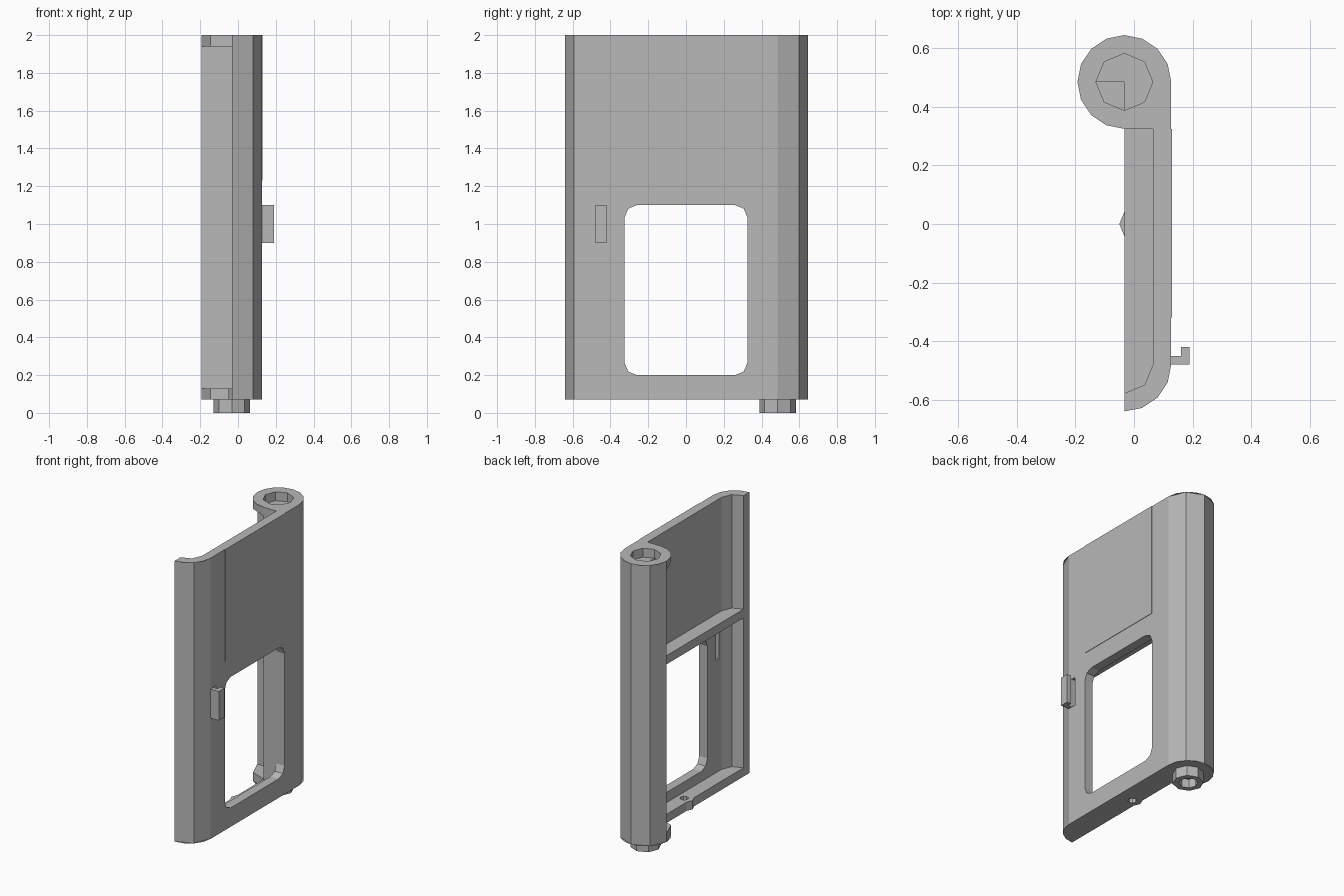
import bpy, bmesh
from math import cos, sin, radians

if "Cube" in bpy.data.objects:
    bpy.data.objects.remove(bpy.data.objects["Cube"], do_unlink=True)

grey = bpy.data.materials.new("light grey plastic")
grey.use_nodes = True
colour = (0.48, 0.48, 0.48, 1)
grey.diffuse_color = colour
grey.node_tree.nodes["Principled BSDF"].inputs["Base Color"].default_value = colour

BOTTOM, TOP, LIP = 0.07, 2.0, 0.06
CX, HINGE_Y, CORNER_Y, R = -0.033, 0.485, -0.48, 0.16
INNER_R = 0.098


def arc(cx, cy, r, start, end, steps):
    angles = [radians(start + (end - start) * i / steps) for i in range(steps + 1)]
    return [(cx + r * cos(a), cy + r * sin(a)) for a in angles]


def circle(cx, cy, r, sides):
    return arc(cx, cy, r, 0, 360, sides)[:-1]


def prism(name, profile, lo, hi, axis="z"):
    """Extrude a closed profile: (x, y) along z, or (y, z) along x."""
    bm = bmesh.new()
    place = (lambda a, b: (a, b, lo)) if axis == "z" else (lambda a, b: (lo, a, b))
    face = bm.faces.new([bm.verts.new(place(a, b)) for a, b in profile])
    moved = bmesh.ops.extrude_face_region(bm, geom=[face])["geom"]
    shift = (0, 0, hi - lo) if axis == "z" else (hi - lo, 0, 0)
    bmesh.ops.translate(bm, vec=shift,
                        verts=[v for v in moved if isinstance(v, bmesh.types.BMVert)])
    bmesh.ops.recalc_face_normals(bm, faces=bm.faces)
    mesh = bpy.data.meshes.new(name)
    bm.to_mesh(mesh)
    bm.free()
    mesh.materials.append(grey)
    obj = bpy.data.objects.new(name, mesh)
    bpy.context.collection.objects.link(obj)
    return obj


def cut(targets, cutter):
    cutter.hide_render = True
    for target in targets:
        mod = target.modifiers.new("cut", "BOOLEAN")
        mod.operation = "DIFFERENCE"
        mod.solver = "EXACT"
        mod.object = cutter
        bpy.context.view_layer.objects.active = target
        bpy.ops.object.modifier_apply(modifier=mod.name)
    bpy.data.objects.remove(cutter, do_unlink=True)


# Door leaf: curved front edge, thin plate and solid half-round hinge post
inner_corner = arc(CX, CORNER_Y, INNER_R, 0, -90, 2)
leaf = prism("door_leaf",
             arc(CX, CORNER_Y, R, -90, 0, 2) + arc(CX, HINGE_Y, R, 0, 180, 4)
             + [(CX, HINGE_Y), (CX, 0.325), (CX + INNER_R, 0.325)] + inner_corner,
             BOTTOM, TOP)

# Rounded window and the slot behind the handle
window = []
for y, z, start in ((0.26, 1.035, 0), (-0.26, 1.035, 90),
                    (-0.26, 0.265, 180), (0.26, 0.265, 270)):
    window += arc(y, z, 0.065, start, start + 90, 2)
cut([leaf], prism("window_cutter", window, 0.03, 0.2, "x"))
cut([leaf], prism("slot_cutter",
                  [(-0.45, 0.9), (-0.42, 0.9), (-0.42, 1.1), (-0.45, 1.1)], 0.03, 0.2, "x"))

# Quarter collars completing the hinge barrel at both ends
quarter = [(CX, HINGE_Y)] + arc(CX, HINGE_Y, R, 180, 270, 2)
top_collar = prism("top_hinge_collar", quarter, TOP - LIP, TOP)
prism("bottom_hinge_collar", quarter, BOTTOM, BOTTOM + LIP)

# Thin rounder end skins on the barrel and the front edge
barrel_skins = []
for end, z in (("top", TOP - 0.002), ("bottom", BOTTOM)):
    barrel_skins.append(prism(end + "_barrel_skin", circle(CX, HINGE_Y, R, 16), z, z + 0.002))
    prism(end + "_edge_skin", arc(CX, CORNER_Y, R, -90, 0, 4) + inner_corner, z, z + 0.002)

# Socket in the top of the hinge, hollow pin below
cut([leaf, top_collar, barrel_skins[0]],
    prism("socket_cutter", circle(CX, HINGE_Y, 0.097, 8), TOP - LIP - 0.001, TOP + 0.1))
pin = prism("hinge_pin", circle(CX, HINGE_Y, 0.097, 8), 0, BOTTOM + 0.01)
cut([pin], prism("pin_cutter", circle(CX, HINGE_Y, 0.06, 8), -0.1, 0.06))

# Cross rail and bottom ledge filling the depth of the recess
recess = [(CX, 0.325), (CX + INNER_R, 0.325)] + inner_corner
prism("cross_rail", recess, 1.16, 1.22)
ledge = prism("bottom_ledge", recess, BOTTOM, BOTTOM + LIP)
lug = prism("ledge_lug", circle(0.018, 0, 0.068, 8), BOTTOM, BOTTOM + LIP)
cut([leaf, ledge, lug], prism("lug_cutter", circle(0.014, 0, 0.028, 8), 0, 0.16))

# Hooked handle
prism("handle", [(0.127, -0.48), (0.19, -0.48), (0.19, -0.42),
                 (0.16, -0.42), (0.16, -0.45), (0.127, -0.45)], 0.9, 1.1)

# Raised flat panel on the outer face
prism("outer_panel", [(-0.32, 1.23), (0.325, 1.23), (0.325, TOP), (-0.32, TOP)],
      0.126, 0.13, "x")
